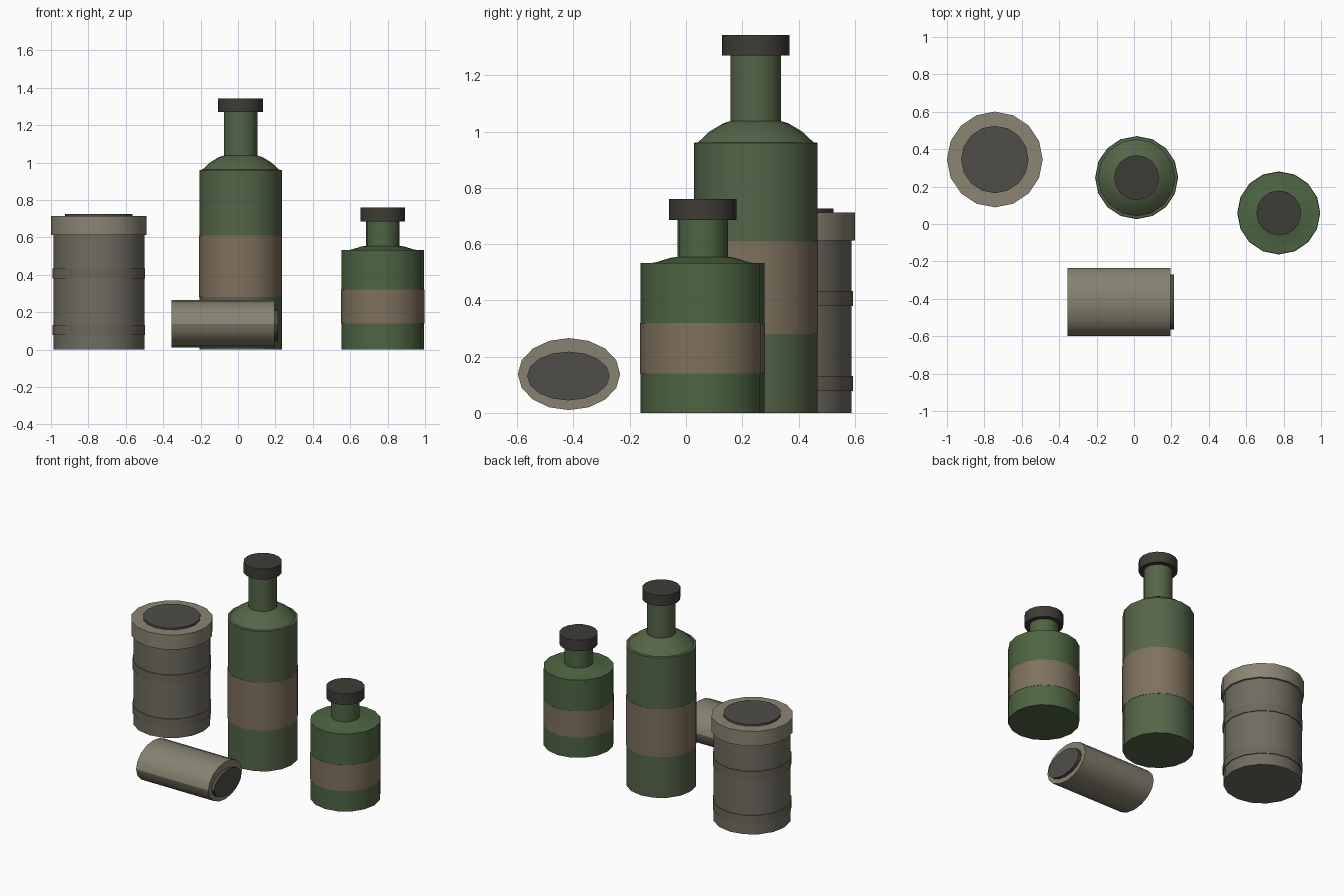
import bpy, bmesh, math
from mathutils import Matrix

if "Cube" in bpy.data.objects:
    bpy.data.objects.remove(bpy.data.objects["Cube"])

SIDES = 16


def material(name, rgb):
    m = bpy.data.materials.new(name)
    m.diffuse_color = (*rgb, 1)
    m.use_nodes = True
    m.node_tree.nodes["Principled BSDF"].inputs["Base Color"].default_value = m.diffuse_color
    return m


GREEN = material("bottle_green", (0.09, 0.13, 0.065))
GREEN2 = material("bright_bottle_green", (0.075, 0.13, 0.055))
LABEL = material("label_tan", (0.21, 0.165, 0.11))
DARK = material("dark_cap", (0.048, 0.045, 0.036))
STEEL = material("can_grey", (0.16, 0.15, 0.12))
RIM = material("can_rim", (0.26, 0.235, 0.175))
BAND = material("can_band", (0.15, 0.135, 0.1))
TIN = material("tin_grey", (0.24, 0.225, 0.165))
LID = material("can_top", (0.08, 0.075, 0.065))


def lathe(name, profile, loc, mat, matrix=None):
    """Closed solid of revolution from (radius, height) points."""
    bm = bmesh.new()
    rings = []
    for r, z in profile:
        rings.append([bm.verts.new((r * math.cos(2 * math.pi * i / SIDES),
                                    r * math.sin(2 * math.pi * i / SIDES), z))
                      for i in range(SIDES)])
    for a, b in zip(rings, rings[1:]):
        for i in range(SIDES):
            j = (i + 1) % SIDES
            bm.faces.new((a[i], a[j], b[j], b[i]))
    bm.faces.new(rings[0][::-1])
    bm.faces.new(rings[-1])
    if matrix:
        bm.transform(matrix)
    bmesh.ops.recalc_face_normals(bm, faces=bm.faces)
    me = bpy.data.meshes.new(name)
    bm.to_mesh(me)
    bm.free()
    me.materials.append(mat)
    ob = bpy.data.objects.new(name, me)
    ob.location = loc
    bpy.context.collection.objects.link(ob)
    bpy.ops.object.select_all(action='DESELECT')
    ob.select_set(True)
    bpy.context.view_layer.objects.active = ob
    bpy.ops.object.shade_smooth_by_angle(angle=math.radians(30))
    return ob


def drum(name, r, z0, z1, loc, mat, matrix=None):
    return lathe(name, [(r, z0), (r, z1)], loc, mat, matrix)


def bottle(name, loc, mat, top, shoulder, label, neck_top, cap_top):
    # body with a small ledge, domed shoulder and neck
    profile = [(0.22, 0), (0.22, top)] + shoulder + [(0.09, neck_top)]
    lathe(name + "_body", profile, loc, mat)
    drum(name + "_label", 0.222, *label, loc, LABEL)
    drum(name + "_cap", 0.12, neck_top, cap_top, loc, DARK)


bottle("tall_bottle", (0.014, 0.248, 0), GREEN, 0.96,
       [(0.205, 0.962), (0.165, 1.0), (0.115, 1.03), (0.09, 1.037)],
       (0.28, 0.61), 1.27, 1.343)
bottle("short_bottle", (0.774, 0.059, 0), GREEN2, 0.532,
       [(0.17, 0.534), (0.115, 0.551), (0.09, 0.555)],
       (0.14, 0.32), 0.685, 0.76)

# standing can with two hoops, rim and recessed-colour top
can = (-0.744, 0.345, 0)
drum("can_body", 0.243, 0, 0.63, can, STEEL)
for n, z in enumerate((0.078, 0.38)):
    drum(f"can_band_{n + 1}", 0.248, z, z + 0.054, can, BAND)
drum("can_rim", 0.256, 0.612, 0.713, can, RIM)
drum("can_lid", 0.18, 0.70, 0.726, can, LID)

# crushed tin lying along x, with an oval cross-section
lay = Matrix.Rotation(math.pi / 2, 4, 'Y')
drum("fallen_tin_body", 0.182, -0.355, 0.194, (0, -0.416, 0.138), TIN,
     Matrix.Diagonal((1, 1, 0.703, 1)) @ lay)
drum("fallen_tin_lid", 0.147, 0.18, 0.215, (0, -0.418, 0.131), LID,
     Matrix.Diagonal((1, 1, 0.59, 1)) @ lay)
